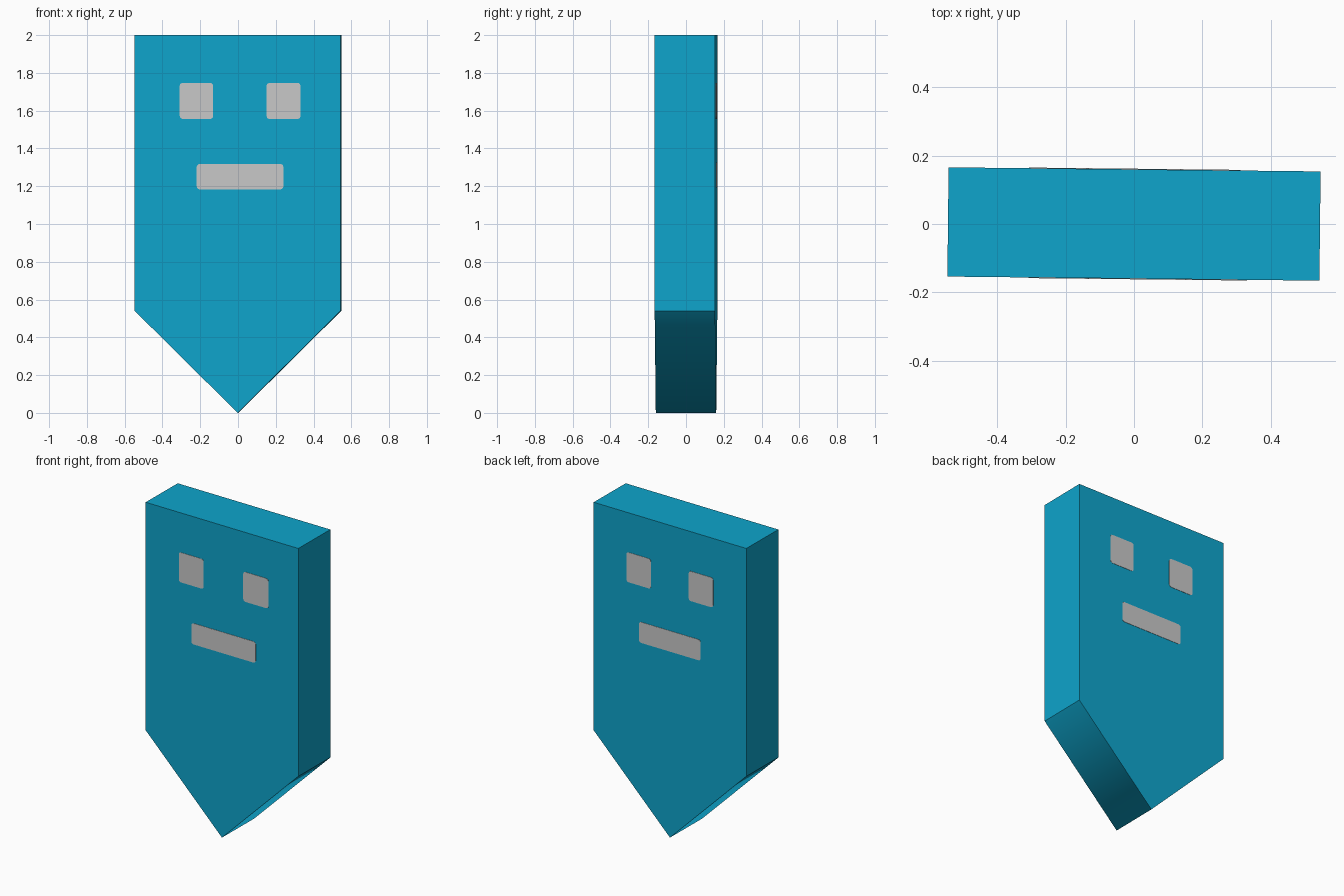
import bpy, bmesh, math

if "Cube" in bpy.data.objects:
    bpy.data.objects.remove(bpy.data.objects["Cube"])

HALF_W, HALF_D, SHOULDER, TOP = 0.545, 0.16, 0.54, 2.0
TWIST = -0.011  # the whole model is turned very slightly about z


def material(name, rgb):
    m = bpy.data.materials.new(name)
    m.diffuse_color = (*rgb, 1)
    m.use_nodes = True
    m.node_tree.nodes["Principled BSDF"].inputs["Base Color"].default_value = m.diffuse_color
    return m


blue = material("blue", (0.0044, 0.376, 0.604))
grey = material("light grey", (0.578, 0.578, 0.578))


def prism(name, profile, y0, y1, mat):
    """Extrude an x/z outline from y0 to y1."""
    bm = bmesh.new()
    face = bm.faces.new([bm.verts.new((x, y0, z)) for x, z in profile])
    new = bmesh.ops.extrude_face_region(bm, geom=[face])["geom"]
    bmesh.ops.translate(bm, vec=(0, y1 - y0, 0),
                        verts=[g for g in new if isinstance(g, bmesh.types.BMVert)])
    bmesh.ops.recalc_face_normals(bm, faces=bm.faces)
    mesh = bpy.data.meshes.new(name)
    bm.to_mesh(mesh)
    bm.free()
    mesh.materials.append(mat)
    obj = bpy.data.objects.new(name, mesh)
    obj.rotation_euler.z = TWIST
    bpy.context.collection.objects.link(obj)
    return obj


def rounded_rect(x0, x1, z0, z1, r=0.016, steps=3):
    pts = []
    corners = [(x1 - r, z1 - r), (x0 + r, z1 - r), (x0 + r, z0 + r), (x1 - r, z0 + r)]
    for k, (cx, cz) in enumerate(corners):
        for i in range(steps + 1):
            a = math.pi / 2 * (k + i / steps)
            pts.append((cx + r * math.cos(a), cz + r * math.sin(a)))
    return pts


# Pointed slab; the two sloping faces shade smoothly across the bottom edge
body = prism("body", [(0, 0), (HALF_W, SHOULDER), (HALF_W, TOP),
                      (-HALF_W, TOP), (-HALF_W, SHOULDER)], -HALF_D, HALF_D, blue)
bm = bmesh.new()
bm.from_mesh(body.data)
for f in bm.faces:
    f.smooth = f.normal.z < -0.1
for e in bm.edges:
    e.smooth = all(v.co.z < 0.01 for v in e.verts)
bm.to_mesh(body.data)
bm.free()

# Eyes and mouth, as thin plates on both the front and the back
faces = {
    "front": (-1, [("left_eye", -0.307, -0.13, 1.556, 1.747),
                   ("right_eye", 0.153, 0.333, 1.556, 1.747),
                   ("mouth", -0.217, 0.242, 1.183, 1.318)]),
    "back": (1, [("left_eye", -0.31, -0.135, 1.556, 1.747),
                 ("right_eye", 0.135, 0.31, 1.556, 1.747),
                 ("mouth", -0.22, 0.22, 1.192, 1.325)]),
}
for side, (sign, parts) in faces.items():
    for name, x0, x1, z0, z1 in parts:
        prism(f"{side}_{name}", rounded_rect(x0, x1, z0, z1),
              sign * (HALF_D - 0.002), sign * (HALF_D + 0.002), grey)
